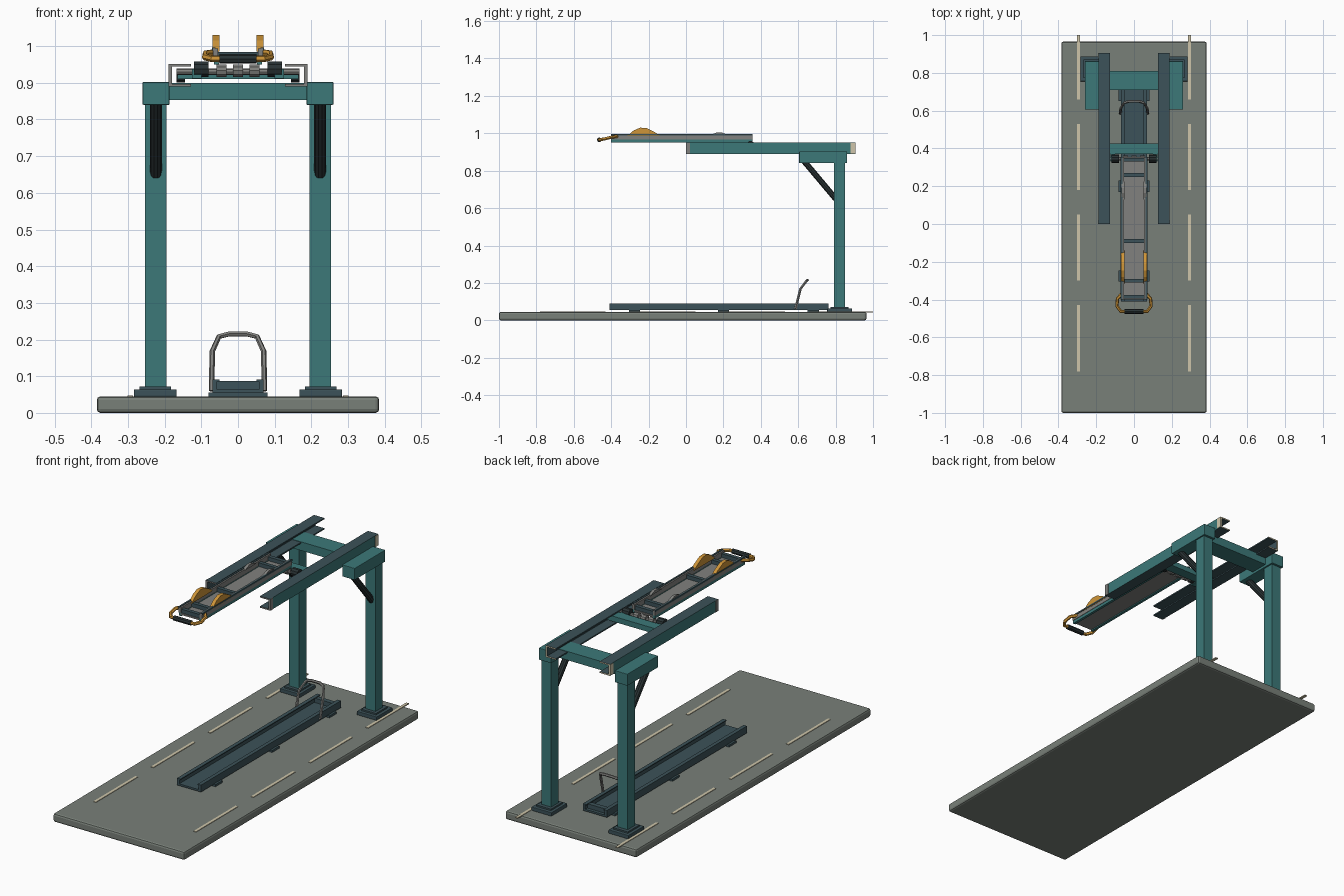
import bpy, bmesh, math
from mathutils import Vector

if "Cube" in bpy.data.objects:
    bpy.data.objects.remove(bpy.data.objects["Cube"])


def material(name, r, g, b):
    m = bpy.data.materials.new(name)
    m.use_nodes = True
    m.diffuse_color = (r, g, b, 1)
    m.node_tree.nodes["Principled BSDF"].inputs["Base Color"].default_value = (r, g, b, 1)
    return m


TEAL = material("teal paint", .045, .19, .19)
SLATE = material("slate steel", .045, .085, .1)
CONCRETE = material("concrete", .19, .215, .19)
STEEL = material("grey steel", .22, .22, .21)
RUBBER = material("black rubber", .022, .032, .034)
CREAM = material("cream marking", .62, .56, .4)
YELLOW = material("amber paint", .62, .3, .04)


def make(name, bm, *mats, bevel=0):
    bmesh.ops.recalc_face_normals(bm, faces=bm.faces)
    mesh = bpy.data.meshes.new(name)
    bm.to_mesh(mesh)
    bm.free()
    for m in mats:
        mesh.materials.append(m)
    ob = bpy.data.objects.new(name, mesh)
    bpy.context.collection.objects.link(ob)
    if bevel:
        mod = ob.modifiers.new("edge", "BEVEL")
        mod.width = bevel
        mod.segments = 2
    return ob


def box(name, mat, x, y, z, bevel=0):
    """Box from (low, high) pairs."""
    bm = bmesh.new()
    bmesh.ops.create_cube(bm, size=1)
    for v in bm.verts:
        v.co = [lo + (c + .5) * (hi - lo) for c, (lo, hi) in zip(v.co, (x, y, z))]
    return make(name, bm, mat, bevel=bevel)


def pair(name, mat, x, y, z, bevel=0):
    """The same box on both sides."""
    box("left_" + name, mat, x, y, z, bevel)
    box("right_" + name, mat, (-x[1], -x[0]), y, z, bevel)


def extrude(name, points, step, *mats):
    """Extrude a closed profile along a vector."""
    bm = bmesh.new()
    face = bm.faces.new([bm.verts.new(p) for p in points])
    new = bmesh.ops.extrude_face_region(bm, geom=[face])["geom"]
    bmesh.ops.translate(bm, vec=Vector(step),
                        verts=[v for v in new if isinstance(v, bmesh.types.BMVert)])
    return make(name, bm, *mats)


def tube(name, mat, points, radius, res=1):
    """Round bar along a path."""
    cu = bpy.data.curves.new(name, "CURVE")
    cu.dimensions = "3D"
    cu.bevel_depth = radius
    cu.bevel_resolution = res
    cu.use_fill_caps = True
    sp = cu.splines.new("POLY")
    sp.points.add(len(points) - 1)
    for p, co in zip(sp.points, points):
        p.co = (*co, 1)
    cu.materials.append(mat)
    ob = bpy.data.objects.new(name, cu)
    bpy.context.collection.objects.link(ob)
    bpy.ops.object.select_all(action="DESELECT")
    ob.select_set(True)
    bpy.context.view_layer.objects.active = ob
    bpy.ops.object.convert(target="MESH")
    bpy.ops.object.shade_smooth_by_angle(angle=math.radians(30))


def mirrored(points):
    return points + [(-x, y, z) for x, y, z in reversed(points)]


# Ground slab and lane dashes
box("ground_slab", CONCRETE, (-.385, .385), (-1, .965), (0, .045), .01)
for i in range(4):
    y = -.78 + i * .48
    pair(f"lane_dash_{i}", CREAM, (.286, .301), (y, min(y + .35, 1)), (.043, .048))

# Gantry posts, feet and crossbeam
pair("post_foot", SLATE, (.167, .284), (.755, .888), (.044, .064), .003)
pair("post_collar", SLATE, (.182, .268), (.772, .87), (.064, .072))
pair("post", TEAL, (.195, .253), (.79, .85), (.06, .85))
pair("post_head", TEAL, (.187, .26), (.605, .862), (.84, .902), .002)
box("crossbeam", TEAL, (-.19, .19), (.71, .81), (.853, .899))
for side, s in (("left", 1), ("right", -1)):
    tube(side + "_brace", RUBBER, [(s * .224, .632, .85), (s * .224, .8, .65)], .0165, 3)

# Overhead channel rails, open toward the middle
for side, s in (("left", 1), ("right", -1)):
    profile = [(.128, .89), (.188, .89), (.188, .951), (.128, .951),
               (.128, .944), (.18, .944), (.18, .897), (.128, .897)]
    rail = extrude(side + "_rail", [(s * x, 0, z) for x, z in profile], (0, .905, 0),
                   SLATE, STEEL, CREAM, TEAL)
    for f in rail.data.polygons:
        if f.normal.y < -.9:
            f.material_index = 1
        elif f.normal.y > .9:
            f.material_index = 2
        elif f.normal.x * s > .9:
            f.material_index = 3
pair("rail_front_cap", STEEL, (.187, .19), (0, .022), (.89, .951))
pair("rail_rear_cap", CREAM, (.187, .19), (.88, .905), (.892, .949))

# Trolley running between the rails
box("trolley_bar", TEAL, (-.165, .165), (.37, .425), (.91, .938))
pair("trolley_cheek", TEAL, (.1, .125), (.33, .39), (.912, .938))
tube("trolley_axle", STEEL, [(-.168, .345, .93), (.168, .345, .93)], .009, 2)
for i in (-1, 0, 1):
    x = i * .045
    tube(f"axle_ring_{i + 1}", STEEL, [(x - .013, .345, .933), (x + .013, .345, .933)], .018, 3)
for side, s in (("left", 1), ("right", -1)):
    tube(side + "_roller", RUBBER, [(s * .08, .345, .937), (s * .12, .345, .937)], .022, 3)
    tube(side + "_rail_wheel", RUBBER, [(s * .145, .397, .92), (s * .168, .397, .92)], .02, 3)

# Sliding tray
box("tray_floor", STEEL, (-.056, .056), (-.4, .355), (.956, .964))
pair("tray_lower_rail", TEAL, (.052, .066), (-.4, .355), (.95, .966))
pair("tray_wall", STEEL, (.054, .068), (-.4, .355), (.966, .993))
pair("tray_trim", SLATE, (.062, .071), (-.4, .355), (.988, .996))
for i, y in enumerate((-.385, -.3, -.09, .26, .34)):
    box(f"tray_crossbar_{i}", SLATE, (-.056, .056), (y - .01, y + .01), (.962, .984))


def fin(name, mat, x, width, outline):
    for side, s in (("left", 1), ("right", -1)):
        extrude(f"{side}_{name}", [(s * x, y, z) for y, z in outline], (s * width, 0, 0), mat)


fin("guide_fin", YELLOW, .05, .019,
    [(-.315, .985), (-.28, 1.015), (-.245, 1.03), (-.21, 1.028), (-.165, 1.005), (-.14, .985)])
fin("rear_fin", STEEL, .05, .015, [(.13, .99), (.165, 1.005), (.19, 1.005), (.225, .99)])

# Pull handle
tube("pull_handle", YELLOW, mirrored([
    (.06, -.365, .984), (.088, -.395, .98), (.09, -.435, .97), (.07, -.463, .965)]), .009)
tube("handle_grip", RUBBER, [(-.05, -.463, .965), (.05, -.463, .965)], .013, 2)

# Ground track
box("track_floor", SLATE, (-.066, .066), (-.41, .762), (.054, .064))
pair("track_wall", SLATE, (.057, .07), (-.41, .762), (.054, .09))
pair("track_lip", SLATE, (.05, .07), (-.41, .762), (.086, .091))
box("track_stop", SLATE, (-.057, .057), (.72, .745), (.062, .087))
for i, y in enumerate((-.275, .2, .68)):
    box(f"track_foot_{i}", SLATE, (-.081, .081), (y - .03, y + .03), (.044, .056))

# Arch over the ground track
tube("track_arch", STEEL, mirrored([
    (.072, .585, .06), (.071, .6, .12), (.07, .612, .168),
    (.052, .642, .208), (.025, .65, .215)]), .0075)
